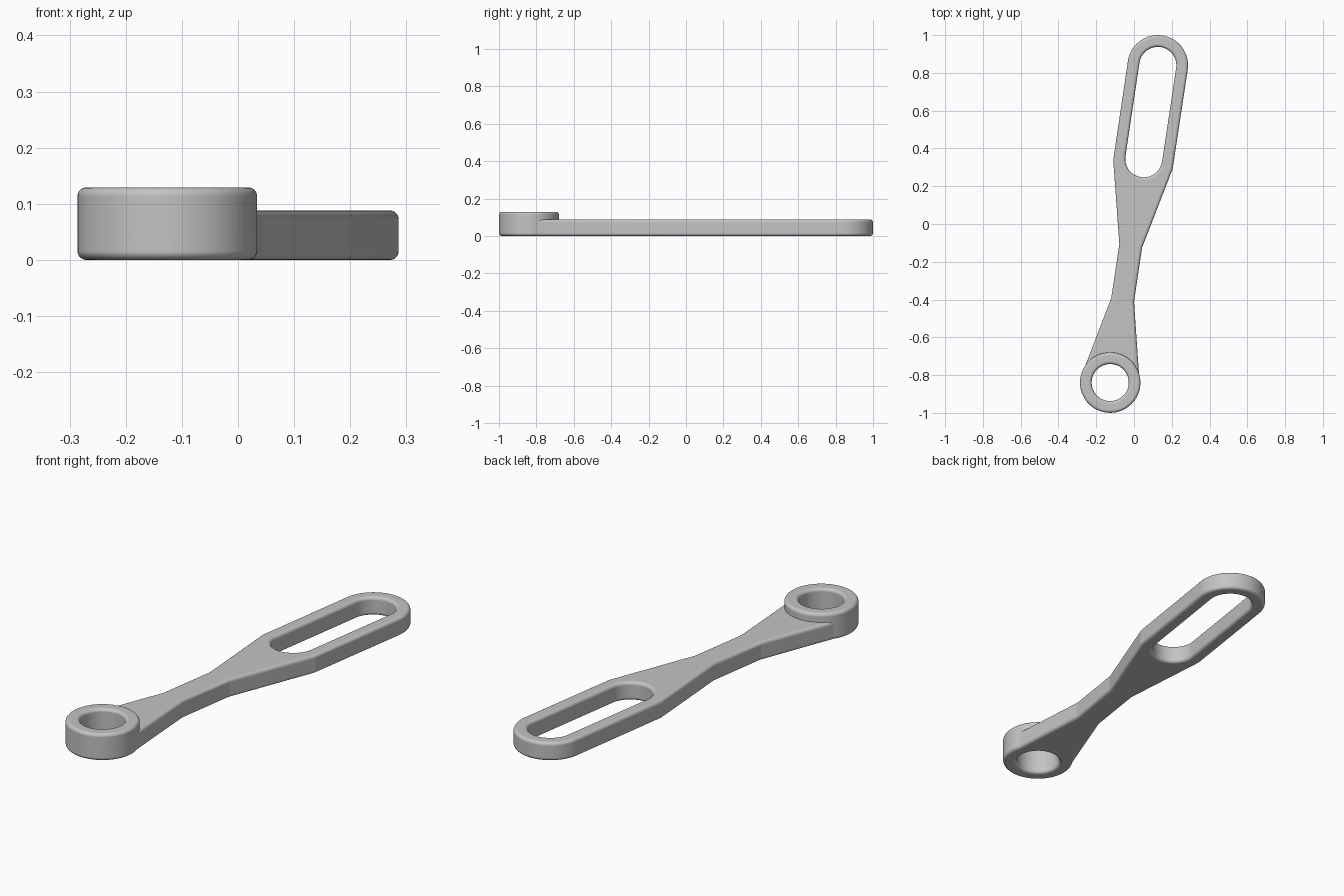
import bpy, bmesh, math
from mathutils import Vector

cube = bpy.data.objects.get("Cube")
if cube:
    bpy.data.objects.remove(cube, do_unlink=True)

grey = bpy.data.materials.new("plain grey")
grey.use_nodes = True
colour = (0.55, 0.55, 0.55, 1)
grey.diffuse_color = colour
grey.node_tree.nodes["Principled BSDF"].inputs["Base Color"].default_value = colour

END = 0.849       # distance of each end centre from the middle
OUTER = 0.16      # radius of both ends
HOLE = 0.098      # radius of the eye and slot ends
ROUND = 0.015     # edge rounding
STEPS = 8
TILT = -0.149


def arc(y, r, start, stop, n=48):
    angles = [math.radians(start + (stop - start) * i / n) for i in range(n + 1)]
    return [Vector((r * math.cos(a), y + r * math.sin(a))) for a in angles]


def circle(y, r):
    return arc(y, r, 0, 360, 96)[:-1]


def inset(points, d):
    """Move a closed outline towards its left side by d, with mitred corners."""
    result = []
    for i, p in enumerate(points):
        a = (p - points[i - 1]).normalized()
        b = (points[(i + 1) % len(points)] - p).normalized()
        na, nb = Vector((-a.y, a.x)), Vector((-b.y, b.x))
        result.append(p + (na + nb) * d / (1 + na.dot(nb)))
    return result


def rounded_plate(name, outlines, bottom, top):
    """Solid with holes and rounded rims; outer outline CCW, holes CW."""
    quarter = [math.pi / 2 * i / STEPS for i in range(STEPS + 1)]
    rim = [(ROUND * (1 - math.sin(a)), ROUND * (1 - math.cos(a))) for a in quarter]
    levels = [(d, bottom + h) for d, h in rim]
    levels += [(d, top - h) for d, h in reversed(rim)]
    bm = bmesh.new()
    caps = [[], []]
    for outline in outlines:
        loops = [[bm.verts.new((p.x, p.y, z)) for p in inset(outline, d)]
                 for d, z in levels]
        count = len(outline)
        for low, high in zip(loops, loops[1:]):
            for i in range(count):
                j = (i + 1) % count
                bm.faces.new((low[i], low[j], high[j], high[i]))
        for cap, loop in zip(caps, (loops[0], loops[-1])):
            cap += [bm.edges.get((loop[i - 1], loop[i])) for i in range(count)]
    for cap, side in zip(caps, (-1, 1)):
        bmesh.ops.triangle_fill(bm, edges=cap, use_beauty=True,
                                normal=(0, 0, side))
    bmesh.ops.recalc_face_normals(bm, faces=bm.faces)
    mesh = bpy.data.meshes.new(name)
    bm.to_mesh(mesh)
    bm.free()
    mesh.materials.append(grey)
    obj = bpy.data.objects.new(name, mesh)
    bpy.context.collection.objects.link(obj)
    obj.rotation_euler.z = TILT
    bpy.ops.object.select_all(action='DESELECT')
    obj.select_set(True)
    bpy.context.view_layer.objects.active = obj
    bpy.ops.object.shade_smooth_by_angle(angle=math.radians(12))
    weighted = obj.modifiers.new("Even shading", 'WEIGHTED_NORMAL')
    weighted.keep_sharp = True
    return obj


# Slotted arm: narrow waist, flaring to the eye and to the slot
right = [Vector(p) for p in ((0.061, -0.406), (0.061, -0.117), (0.159, 0.318))]
left = [Vector((-p.x, p.y)) for p in reversed(right)]
arm = arc(-END, OUTER - 0.001, 155, 385) + right + arc(END, OUTER, 0, 180) + left
slot = arc(0.349, HOLE, 180, 360) + arc(END, HOLE, 0, 180)
eye = circle(-END, HOLE + 0.003)
rounded_plate("slotted_arm", [arm, slot[::-1], eye[::-1]], 0, 0.088)

# Raised ring around the eye
rounded_plate("eye_ring", [circle(-END, OUTER), circle(-END, HOLE)[::-1]],
              0.0005, 0.129)
